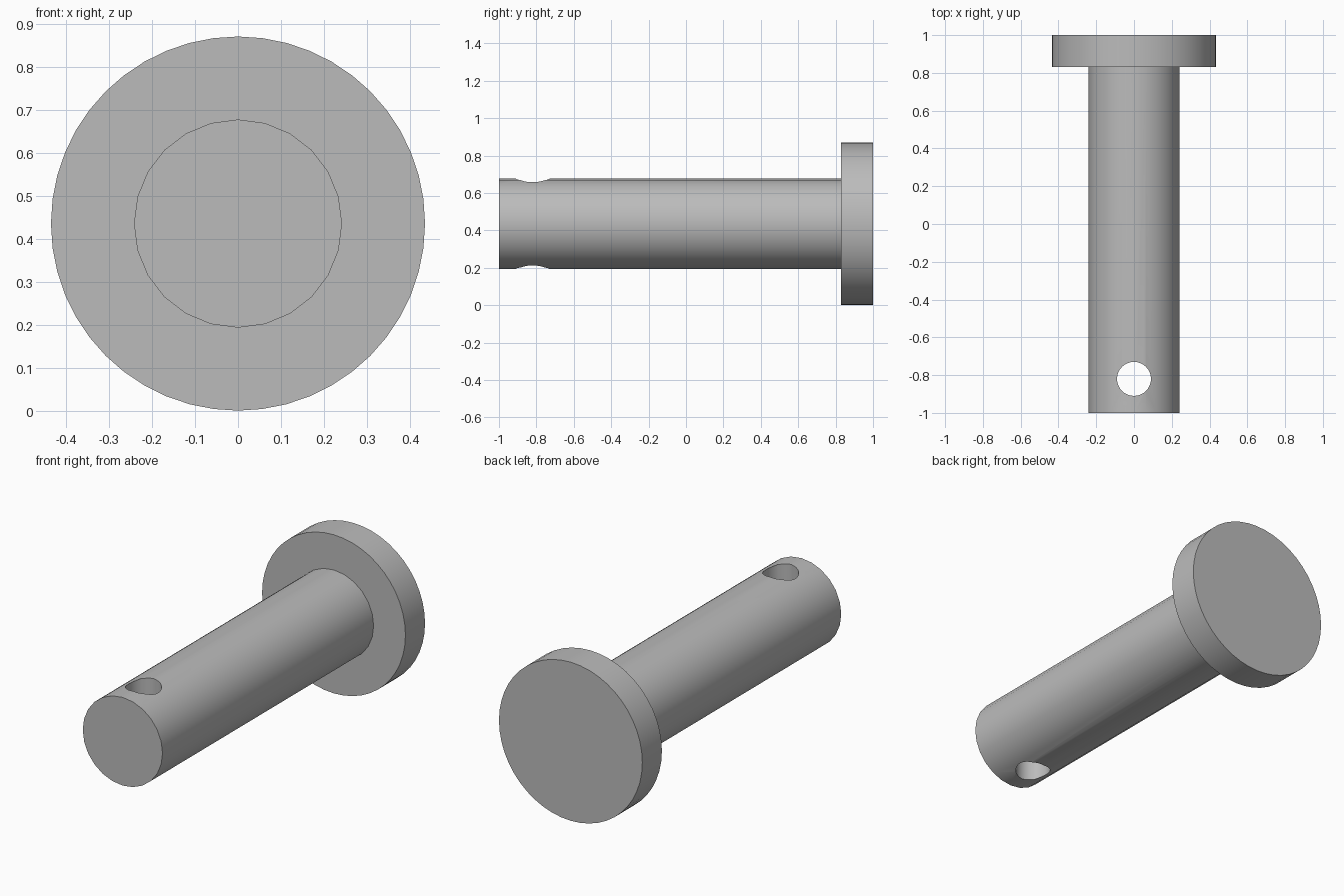
import bpy
import math

cube = bpy.data.objects.get("Cube")
if cube:
    bpy.data.objects.remove(cube, do_unlink=True)

HEAD_R, SHAFT_R, HOLE_R = 0.435, 0.242, 0.09
HEAD_FRONT = 0.83
AXIS_Z = HEAD_R

steel = bpy.data.materials.new("plain grey steel")
steel.use_nodes = True
GREY = (0.5, 0.5, 0.5, 1)
steel.diffuse_color = GREY
steel.node_tree.nodes["Principled BSDF"].inputs["Base Color"].default_value = GREY


def cylinder(name, radius, length, centre, sides, tilt=0.0):
    bpy.ops.mesh.primitive_cylinder_add(vertices=sides, radius=radius, depth=length,
                                        location=centre, rotation=(tilt, 0, 0))
    obj = bpy.context.object
    obj.name = name
    obj.data.materials.append(steel)
    bpy.ops.object.transform_apply(location=False, rotation=True, scale=False)
    return obj


def combine(target, other, operation):
    """Apply a boolean and discard the second solid."""
    mod = target.modifiers.new(operation.lower(), "BOOLEAN")
    mod.operation, mod.object, mod.solver = operation, other, "EXACT"
    bpy.context.view_layer.objects.active = target
    bpy.ops.object.modifier_apply(modifier=mod.name)
    bpy.data.objects.remove(other, do_unlink=True)


# Round shaft along y, reaching a little way into the head
shaft_end = HEAD_FRONT + 0.05
pin = cylinder("headed_pin", SHAFT_R, shaft_end + 1,
               (0, (shaft_end - 1) / 2, AXIS_Z), 24, math.pi / 2)

# Wide flat head at the back
head = cylinder("head", HEAD_R, 1 - HEAD_FRONT,
                (0, (1 + HEAD_FRONT) / 2, AXIS_Z), 48, math.pi / 2)
combine(pin, head, "UNION")

# Vertical cross hole near the free end
drill = cylinder("cross_hole", HOLE_R, 1, (0, -0.82, AXIS_Z), 32)
combine(pin, drill, "DIFFERENCE")

# Smooth round walls with crisp rims
bpy.ops.object.select_all(action="DESELECT")
pin.select_set(True)
bpy.context.view_layer.objects.active = pin
bpy.ops.object.shade_smooth_by_angle(angle=math.radians(30))
